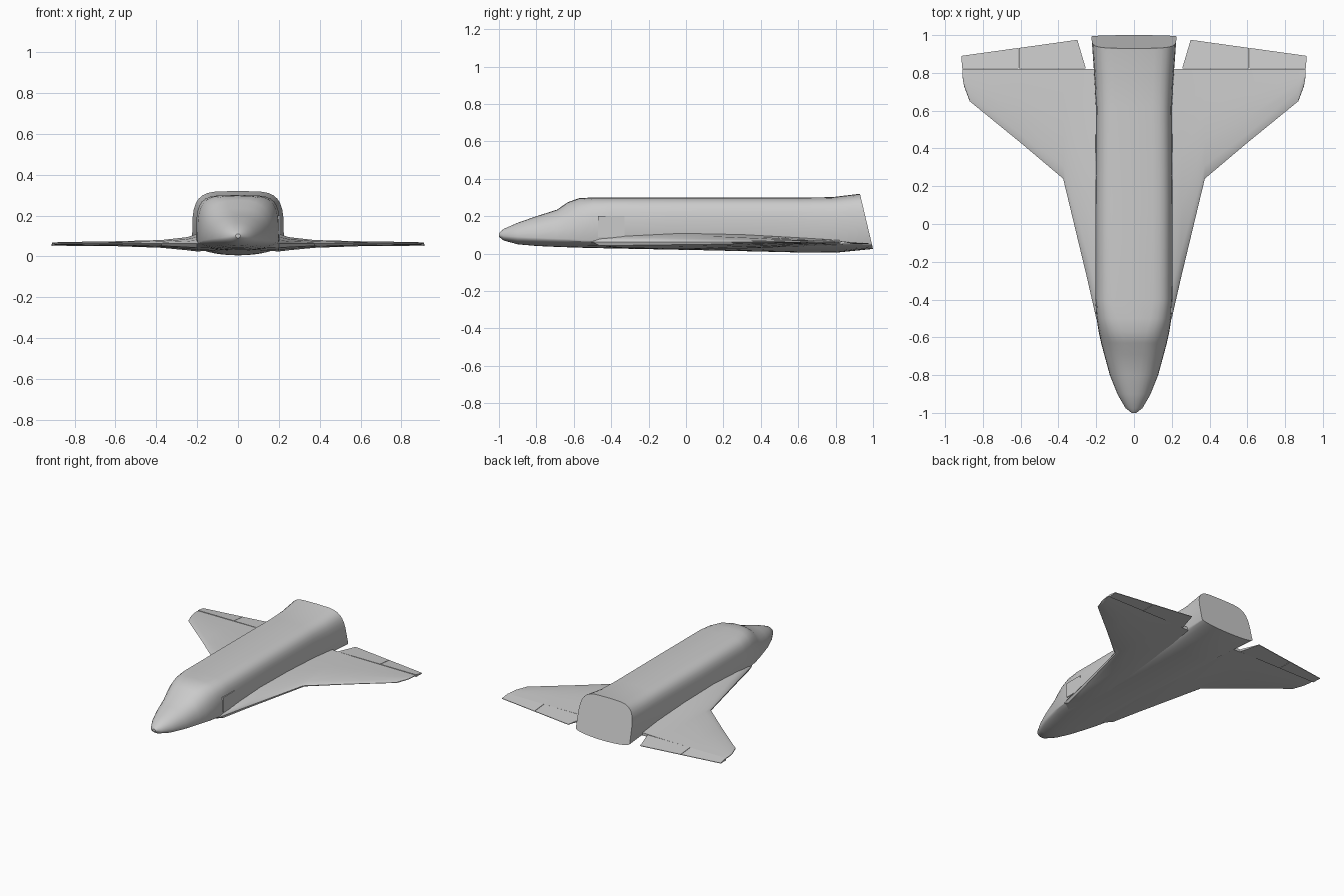
import bpy
import bmesh
from math import cos, sin, pi, radians

cube = bpy.data.objects.get("Cube")
if cube:
    bpy.data.objects.remove(cube)


def finish(name, bm, mirror=False, angle=30):
    bmesh.ops.recalc_face_normals(bm, faces=bm.faces)
    mesh = bpy.data.meshes.new(name)
    bm.to_mesh(mesh)
    bm.free()
    obj = bpy.data.objects.new(name, mesh)
    bpy.context.collection.objects.link(obj)
    bpy.ops.object.select_all(action='DESELECT')
    obj.select_set(True)
    bpy.context.view_layer.objects.active = obj
    bpy.ops.object.shade_smooth_by_angle(angle=radians(angle))
    if mirror:
        obj.modifiers.new("Mirror", 'MIRROR')
    return obj


def loft(name, rings, mirror=False, angle=30):
    """Skin closed rings of equal length and cap both ends."""
    bm = bmesh.new()
    loops = [[bm.verts.new(p) for p in ring] for ring in rings]
    n = len(loops[0])
    for a, b in zip(loops, loops[1:]):
        for i in range(n):
            j = (i + 1) % n
            bm.faces.new((a[i], a[j], b[j], b[i]))
    bm.faces.new(loops[0])
    bm.faces.new(loops[-1])
    bmesh.ops.remove_doubles(bm, verts=bm.verts, dist=0.0001)
    return finish(name, bm, mirror, angle)


def power(v, e):
    return (1 if v >= 0 else -1) * abs(v) ** e


def body_ring(y, half, bottom, side, top, square, shear=0, count=32):
    """Boxy rounded upper half over a shallow rounded belly."""
    ring = []
    for i in range(count):
        a = 2 * pi * i / count
        up = sin(a) >= 0
        e = 2 / square if up else 1
        x = half * power(cos(a), e)
        z = side + (top - side if up else side - bottom) * power(sin(a), e)
        ring.append((x, y + shear * (top - z) / (top - bottom), z))
    return ring


# Fuselage: y, half width, belly, widest height, roof, squareness
stations = [
    (-1.0, 0.012, 0.09, 0.1, 0.11, 2),
    (-0.975, 0.045, 0.07, 0.095, 0.132, 2),
    (-0.9, 0.088, 0.05, 0.09, 0.165, 2.1),
    (-0.8, 0.128, 0.041, 0.085, 0.2, 2.3),
    (-0.69, 0.158, 0.036, 0.08, 0.235, 2.6),
    (-0.63, 0.174, 0.034, 0.078, 0.276, 2.7),
    (-0.57, 0.187, 0.032, 0.075, 0.297, 3.2),
    (-0.5, 0.198, 0.03, 0.072, 0.3, 4),
    (-0.4, 0.205, 0.028, 0.07, 0.3, 4.6),
    (0.1, 0.205, 0.018, 0.07, 0.3, 4.6),
    (0.62, 0.202, 0.006, 0.07, 0.3, 4.6),
    (0.78, 0.211, 0.005, 0.065, 0.302, 4.5, 0.02),
    (0.93, 0.225, 0.025, 0.055, 0.32, 4.5, 0.07),
]
loft("fuselage", [body_ring(*s) for s in stations], angle=28)


def wing_ring(x, lead, low, high, trail=0.82, edge=0.063):
    """Airfoil slice from the leading edge back to the hinge line."""
    shape = [(0.03, 0.35), (0.12, 0.68), (0.35, 1), (0.6, 0.85), (0.82, 0.5), (1, 0.2)]
    chord = trail - lead
    upper = [(x, lead + chord * t, edge + (high - edge) * h) for t, h in shape]
    lower = [(x, lead + chord * t, edge - (edge - low) * h ** 0.6) for t, h in shape]
    return [(x, lead, edge)] + upper + lower[::-1]


# Double-delta wings: span position, leading edge, underside, upper side
slices = [
    (0.1, -0.62, 0.03, 0.115),
    (0.2, -0.5, 0.024, 0.11),
    (0.25, -0.28, 0.03, 0.094),
    (0.375, 0.24, 0.042, 0.08),
    (0.6, 0.43, 0.05, 0.074),
    (0.87, 0.65, 0.055, 0.07),
    (0.9, 0.73, 0.057, 0.068),
    (0.908, 0.78, 0.059, 0.066),
]
loft("wings", [wing_ring(*s) for s in slices], mirror=True)


# Elevons: tapered wedges behind the hinge line
def elevon(name, inner, outer):
    rings = []
    for x, x_back, trail in (inner, outer):
        rings.append([(x, 0.823, 0.05), (x, 0.823, 0.067),
                      (x_back, trail, 0.056), (x_back, trail, 0.052)])
    loft(name, rings, mirror=True)


elevon("inner_elevons", (0.255, 0.3, 0.975), (0.609, 0.609, 0.932))
elevon("outer_elevons", (0.612, 0.612, 0.932), (0.91, 0.914, 0.89))

# Side hatch on the left flank
bm = bmesh.new()
bmesh.ops.create_cube(bm, size=1)
bmesh.ops.scale(bm, vec=(0.012, 0.14, 0.11), verts=bm.verts)
bmesh.ops.translate(bm, vec=(0.2, -0.4, 0.145), verts=bm.verts)
hatch = finish("side_hatch", bm)
mat = bpy.data.materials.new("light_grey")
mat.use_nodes = True
color = (0.8, 0.8, 0.8, 1)
mat.diffuse_color = color
mat.node_tree.nodes["Principled BSDF"].inputs["Base Color"].default_value = color
hatch.data.materials.append(mat)
